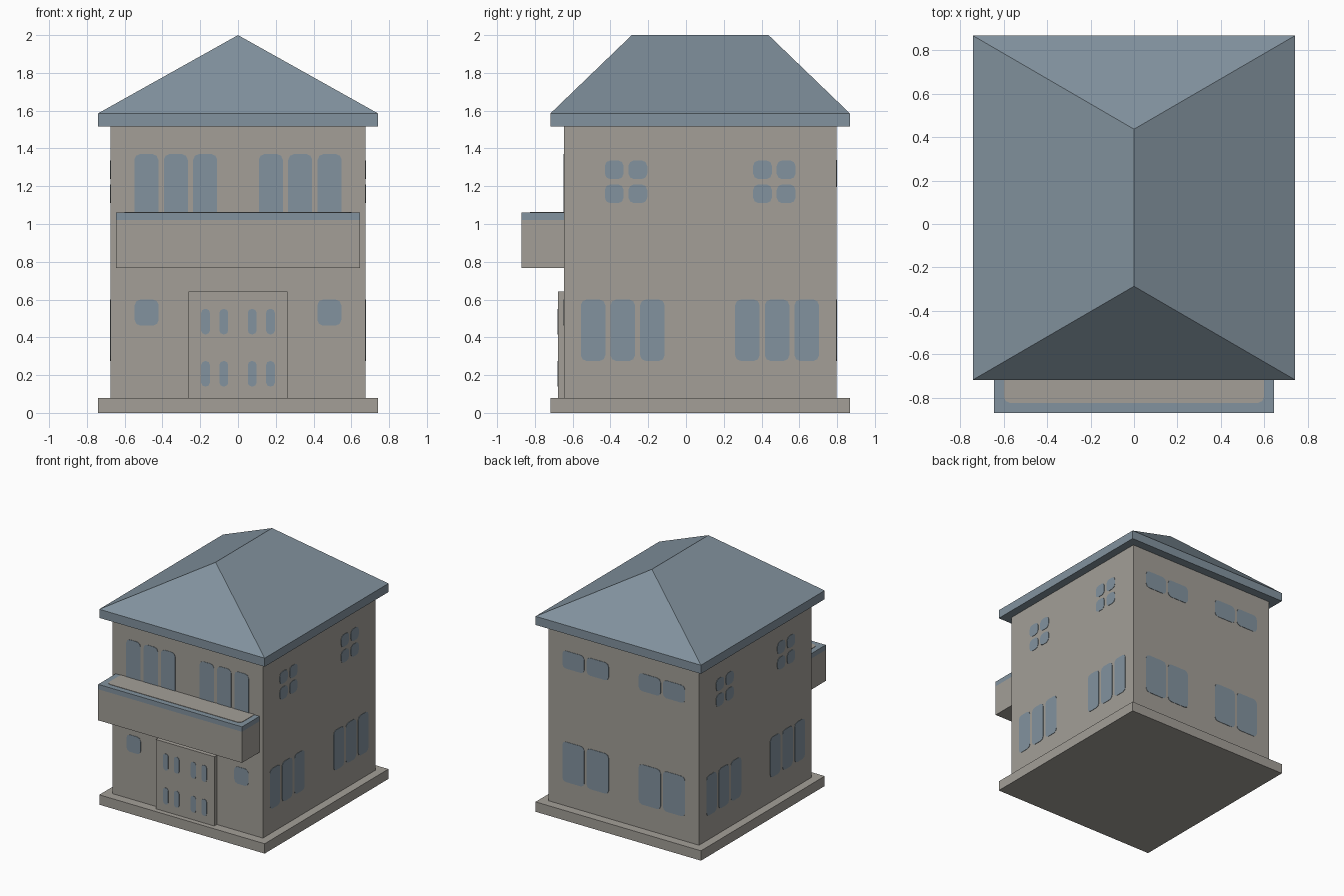
import bpy, bmesh

if "Cube" in bpy.data.objects:
    bpy.data.objects.remove(bpy.data.objects["Cube"])


def material(name, rgb):
    m = bpy.data.materials.new(name)
    m.diffuse_color = (*rgb, 1)
    m.use_nodes = True
    m.node_tree.nodes["Principled BSDF"].inputs["Base Color"].default_value = m.diffuse_color
    return m


STONE = material("warm grey stone", (0.366, 0.347, 0.312))
BLUE = material("slate blue", (0.225, 0.290, 0.345))


def finish(name, bm, mat):
    bmesh.ops.recalc_face_normals(bm, faces=bm.faces)
    me = bpy.data.meshes.new(name)
    bm.to_mesh(me)
    bm.free()
    me.materials.append(mat)
    ob = bpy.data.objects.new(name, me)
    bpy.context.collection.objects.link(ob)
    return ob


def box(name, hx, y0, y1, z0, z1, mat):
    bm = bmesh.new()
    bmesh.ops.create_cube(bm, size=1)
    for v in bm.verts:
        v.co = (v.co.x * 2 * hx, y0 + (v.co.y + .5) * (y1 - y0),
                z0 + (v.co.z + .5) * (z1 - z0))
    return finish(name, bm, mat)


def plates(name, rects, place, mat=BLUE, cut=0.03, thick=0.003):
    """Thin plates with clipped corners; place(u, v, d) maps onto a wall."""
    bm = bmesh.new()
    for u0, u1, v0, v1 in rects:
        c = min(cut, (u1 - u0) * .42)
        pts = []
        for u, v, su, sv in ((u0, v0, 1, 1), (u1, v0, -1, 1),
                             (u1, v1, -1, -1), (u0, v1, 1, -1)):
            a, m, b = ((u, v + sv * c), (u + su * c * .3, v + sv * c * .3),
                       (u + su * c, v))
            pts += [a, m, b] if su == sv else [b, m, a]
        low = [bm.verts.new(place(u, v, -0.002)) for u, v in pts]
        top = [bm.verts.new(place(u, v, thick)) for u, v in pts]
        bm.faces.new(low[::-1])
        bm.faces.new(top)
        for i in range(len(pts)):
            j = (i + 1) % len(pts)
            bm.faces.new((low[i], low[j], top[j], top[i]))
    return finish(name, bm, mat)


def both(rects):
    return rects + [(-b, -a, c, d) for a, b, c, d in rects]


# Main masses
box("base_slab", 0.742, -0.718, 0.868, 0, 0.08, STONE)
box("walls", 0.675, -0.645, 0.797, 0.08, 1.515, STONE)
box("door_panel", 0.262, -0.678, -0.64, 0.08, 0.642, STONE)
box("balcony", 0.645, -0.87, -0.64, 0.768, 1.02, STONE)
box("balcony_rim", 0.645, -0.87, -0.64, 1.02, 1.06, BLUE)

# Hipped roof: eave slab with its top edges drawn up to a ridge
bm = bmesh.new()
X, Y0, Y1 = 0.742, -0.718, 0.868
rings = [[bm.verts.new((x, y, z)) for x, y in
          ((-X, Y0), (X, Y0), (X, Y1), (-X, Y1))] for z in (1.515, 1.585)]
lo, hi = rings
r0, r1 = bm.verts.new((0, -0.287, 2)), bm.verts.new((0, 0.437, 2))
bm.faces.new(lo[::-1])
for i in range(4):
    j = (i + 1) % 4
    bm.faces.new((lo[i], lo[j], hi[j], hi[i]))
bm.faces.new((hi[0], hi[1], r0))
bm.faces.new((hi[1], hi[2], r1, r0))
bm.faces.new((hi[2], hi[3], r1))
bm.faces.new((hi[3], hi[0], r0, r1))
finish("roof", bm, BLUE)

# Balcony floor panel inside the rim
plates("balcony_floor", [(-0.60, 0.60, -0.825, -0.62)],
       lambda u, v, d: (u, v, 1.06 + d), STONE)

# Front windows
front = [(a, a + 0.127, 1.03, 1.37) for a in (0.11, 0.266, 0.422)]
front.append((0.42, 0.547, 0.462, 0.60))
plates("front_windows", both(front), lambda u, v, d: (u, -0.645 - d, v))

# Door slots
slots = [(a, a + 0.046, z, z + 0.134) for a in (0.052, 0.149)
         for z in (0.14, 0.416)]
plates("door_windows", both(slots), lambda u, v, d: (u, -0.678 - d, v))

# Side windows, the same on both sides
side = [(a, a + 0.13, 0.275, 0.60)
        for a in (-0.557, -0.400, -0.243, 0.260, 0.417, 0.574)]
side += [(a, a + 0.1, z, z + 0.1) for a in (-0.43, -0.305, 0.355, 0.48)
         for z in (1.11, 1.237)]
for name, s in (("right", 1), ("left", -1)):
    plates(name + "_windows", side,
           lambda u, v, d, s=s: (s * (0.675 + d), u, v))

# Back windows
back = [(a, a + 0.197, z0, z1) for a in (0.135, 0.353)
        for z0, z1 in ((0.275, 0.60), (1.195, 1.338))]
plates("back_windows", both(back), lambda u, v, d: (u, 0.797 + d, v))
